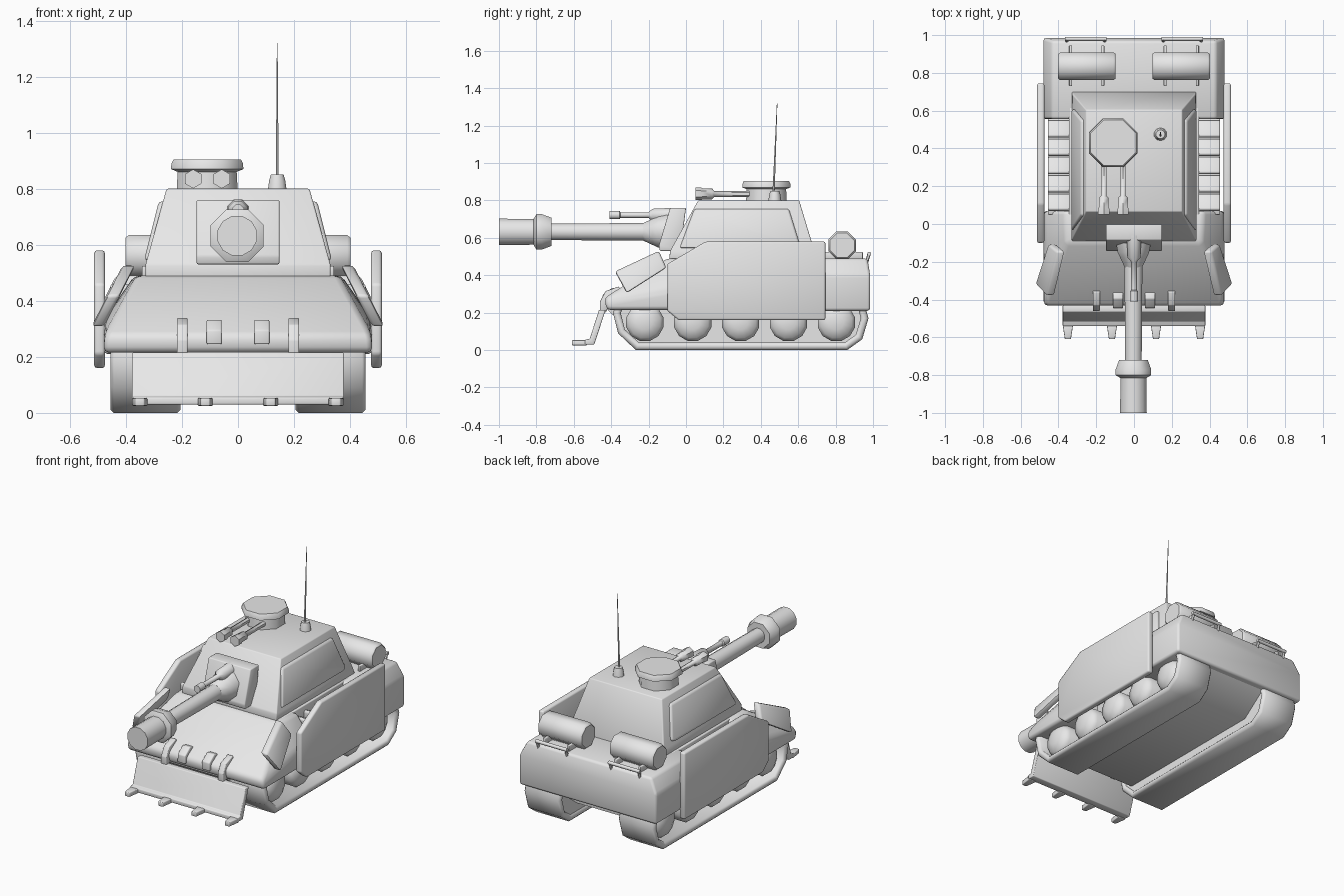
import bpy, bmesh, math
from mathutils import Vector

cube = bpy.data.objects.get("Cube")
if cube:
    bpy.data.objects.remove(cube, do_unlink=True)

GREY = (0.8, 0.8, 0.8, 1)
mat = bpy.data.materials.new("plain_grey")
mat.use_nodes = True
mat.diffuse_color = GREY
for node in mat.node_tree.nodes:
    if node.type == 'BSDF_PRINCIPLED':
        node.inputs["Base Color"].default_value = GREY


def finish(name, bm, bevel=0.0, mirror=False, closed=True):
    """Bevel the hard edges, then make a smooth-by-angle object."""
    if closed:
        bmesh.ops.recalc_face_normals(bm, faces=bm.faces[:])
    if bevel:
        hard = [e for e in bm.edges if len(e.link_faces) == 2 and e.calc_face_angle() > 0.3]
        bmesh.ops.bevel(bm, geom=hard, offset=bevel, segments=2, profile=0.5,
                        affect='EDGES', clamp_overlap=True)
    me = bpy.data.meshes.new(name)
    bm.to_mesh(me)
    bm.free()
    me.materials.append(mat)
    ob = bpy.data.objects.new(name, me)
    bpy.context.scene.collection.objects.link(ob)
    bpy.ops.object.select_all(action='DESELECT')
    ob.select_set(True)
    bpy.context.view_layer.objects.active = ob
    bpy.ops.object.shade_smooth_by_angle(angle=math.radians(50))
    if mirror:
        ob.modifiers.new("mirror", 'MIRROR').use_mirror_merge = False
    return ob


def hull(name, pts, bevel=0.01, mirror=False, both=False):
    """Convex solid; both=True adds each point's opposite on -x."""
    bm = bmesh.new()
    for x, y, z in pts:
        bm.verts.new((x, y, z))
        if both:
            bm.verts.new((-x, y, z))
    bmesh.ops.convex_hull(bm, input=bm.verts[:])
    bmesh.ops.dissolve_limit(bm, angle_limit=0.02, verts=bm.verts[:], edges=bm.edges[:])
    return finish(name, bm, bevel, mirror)


def box(name, xs, ys, zs, bevel=0.005, mirror=False):
    return hull(name, [(x, y, z) for x in xs for y in ys for z in zs], bevel, mirror)


def prism(name, outline, x0, x1, bevel=0.005, mirror=False, lean=0.0):
    """Side outline (y, z) pulled from x0 to x1; lean shifts x with height."""
    bm = bmesh.new()
    a = [bm.verts.new((x0 - lean * z, y, z)) for y, z in outline]
    b = [bm.verts.new((x1 - lean * z, y, z)) for y, z in outline]
    bm.faces.new(a)
    bm.faces.new(b)
    for i in range(len(a)):
        j = (i + 1) % len(a)
        bm.faces.new((a[i], a[j], b[j], b[i]))
    return finish(name, bm, bevel, mirror)


def lathe(name, profile, start, axis, sides=12, mirror=False):
    """Rings of (radius, distance) along an axis from start."""
    bm = bmesh.new()
    rot = Vector(axis).to_track_quat('Z', 'Y')
    rings = []
    for r, t in profile:
        ring = []
        for i in range(sides):
            ang = math.tau * (i + 0.5) / sides
            p = rot @ Vector((r * math.cos(ang), r * math.sin(ang), t))
            ring.append(bm.verts.new(p + Vector(start)))
        rings.append(ring)
    for a, b in zip(rings, rings[1:]):
        for i in range(sides):
            j = (i + 1) % sides
            bm.faces.new((a[i], a[j], b[j], b[i]))
    bm.faces.new(rings[0])
    bm.faces.new(rings[-1])
    return finish(name, bm, 0, mirror)


FRONT, UP, SIDE = (0, -1, 0), (0, 0, 1), (1, 0, 0)

# Hull: sloped nose, narrow middle, chamfered rear block and low belly
hull("hull_nose", [(.48, -.425, .215), (.475, -.435, .28), (.48, .07, .215), (.47, -.1, .34),
                   (.475, .07, .34), (.36, -.1, .49), (.37, .07, .49)], 0.02, both=True)
box("hull_middle", (-.345, .345), (-.05, .62), (.2, .49))
hull("hull_rear", [(.48, .555, .21), (.48, .985, .21), (.48, .555, .4), (.48, .985, .4),
                   (.435, .555, .49), (.435, .97, .49)], 0.015, both=True)
prism("belly", [(-.42, .215), (-.28, .085), (.78, .085), (.95, .215), (.95, .25), (-.4, .25)],
      -.215, .215, 0)

# Track guards with sloped ribs
box("track_guard", (.34, .455), (.05, .57), (.28, .4), mirror=True)
for i in range(5):
    y = .07 + i * .097
    prism(f"guard_rib_{i + 1}", [(y, .39), (y + .09, .39), (y + .09, .42), (y + .01, .46), (y, .45)],
          .34, .455, 0.006, True)

# Side skirts
prism("side_skirt", [(-.1, .46), (.105, .58), (.745, .58), (.745, .16), (-.04, .16), (-.1, .21)],
      .475, .513, 0.01, True)

# Tracks: thick closed band, inner plate and road wheels
path = [(-.26, .02), (.855, .02), (.925, .07), (.955, .17), (.93, .26), (.86, .31),
        (-.26, .31), (-.34, .27), (-.37, .2), (-.345, .1)]
bm = bmesh.new()
inner = [bm.verts.new((.205, y, z)) for y, z in path]
outer = [bm.verts.new((.455, y, z)) for y, z in path]
for i in range(len(path)):
    j = (i + 1) % len(path)
    bm.faces.new((inner[i], inner[j], outer[j], outer[i]))
band = finish("track_band", bm, mirror=True, closed=False)
thick = band.modifiers.new("thickness", 'SOLIDIFY')
thick.thickness, thick.offset, thick.use_even_offset = 0.04, 0, True
soften = band.modifiers.new("soft_edges", 'BEVEL')
soften.width, soften.segments, soften.angle_limit = 0.012, 1, math.radians(70)
prism("track_inner_plate", path, .215, .25, 0, True)
for i in range(5):
    lathe(f"road_wheel_{i + 1}", [(.1, 0), (.103, .17), (.085, .195), (.04, .212)],
          (.23, -.22 + i * .256, .148), SIDE, 12, True)

# Leaning armour boxes on the nose corners
prism("corner_armour", [(-.38, .42), (-.145, .53), (-.105, .44), (-.317, .305)],
      .635, .68, 0.012, True, lean=.51)

# Dozer blade with teeth and arms
prism("blade", [(-.465, .215), (-.43, .215), (-.49, .03), (-.54, .03), (-.54, .055), (-.515, .06)],
      -.378, .378, 0.004)
for i in range(4):
    x = -.35 + i * .2333
    hull(f"blade_tooth_{i + 1}", [(x + s * w, y, z) for s in (-1, 1)
         for w, y in ((.028, -.53), (.016, -.61)) for z in (.025, .053)], 0.004)
prism("blade_arm", [(-.46, .2), (-.43, .2), (-.4, .26), (-.345, .31), (-.36, .34), (-.43, .315), (-.46, .26)],
      .18, .218, 0.004, True)
prism("nose_lamp", [(-.447, .245), (-.4, .245), (-.36, .325), (-.395, .333), (-.445, .295)],
      .058, .112, 0.005, True)

# Turret with side plates
hull("turret", [(.33, -.09, .485), (.33, .7, .485), (.33, -.085, .53), (.325, .685, .53),
                (.255, .065, .8), (.255, .605, .8)], 0.025, both=True)
hull("turret_side_plate", [(x + .335 - .25 * (z - .545), y, z) for x in (-.04, 0) for y, z in
     ((-.035, .545), (.045, .755), (.55, .755), (.61, .56), (.59, .545))], 0.012, True)

# Main gun
hull("mantlet", [(.148, -.14, .53), (.148, -.145, .56), (.148, -.085, .76), (.148, 0, .76),
                 (.148, -.03, .53)], 0.006, both=True)
lathe("gun_collar", [(.1, 0), (.09, .05), (.075, .08), (.05, .13)], (-.003, -.1, .632), FRONT, 8)
lathe("gun_barrel", [(.05, 0), (.045, .65)], (-.003, -.1, .632), FRONT, 12)
lathe("muzzle_ring", [(.082, 0), (.102, .05), (.102, .08), (.075, .095)], (-.003, -.72, .632), FRONT, 8)
lathe("muzzle", [(.071, 0), (.073, .2)], (-.003, -.8, .632), FRONT, 12)

# Small gun above the barrel
lathe("small_gun", [(.042, 0), (.036, .12), (.016, .14), (.016, .29), (.023, .295), (.023, .35)],
      (0, -.06, .722), FRONT, 8)

# Cupola with twin guns
lathe("cupola", [(.118, 0), (.114, .07), (.14, .08), (.138, .1), (.13, .115)],
      (-.11, .43, .79), UP, 8)
for side, x in (("right", -.16), ("left", -.058)):
    lathe(f"cupola_gun_{side}", [(.016, 0), (.016, .19), (.029, .2), (.029, .25), (.034, .26), (.034, .29)],
          (x, .34, .835), FRONT, 6)

# Antenna
lathe("antenna_base", [(.036, 0), (.03, .04), (.024, .06)], (.14, .475, .79), UP, 10)
lathe("antenna_rod", [(.006, 0), (.0015, .48)], (.14, .468, .84), (0, .04, 1), 6)

# Rear stowage rolls, straps and grab rails
lathe("stowage_roll", [(.07, 0), (.08, .012), (.08, .293), (.07, .305)], (.097, .835, .56), SIDE, 8, True)
for i, x in enumerate((.165, .335)):
    box(f"roll_strap_{i + 1}", (x - .008, x + .008), (.73, .945), (.485, .525), 0.004, True)
    lathe(f"rail_post_{i + 1}", [(.009, 0), (.009, .055)], (.255 + (i - .5) * .2, .965, .468), (0, .3, 1), 6, True)
lathe("rear_rail", [(.011, 0), (.011, .22)], (.145, .98, .515), SIDE, 8, True)
